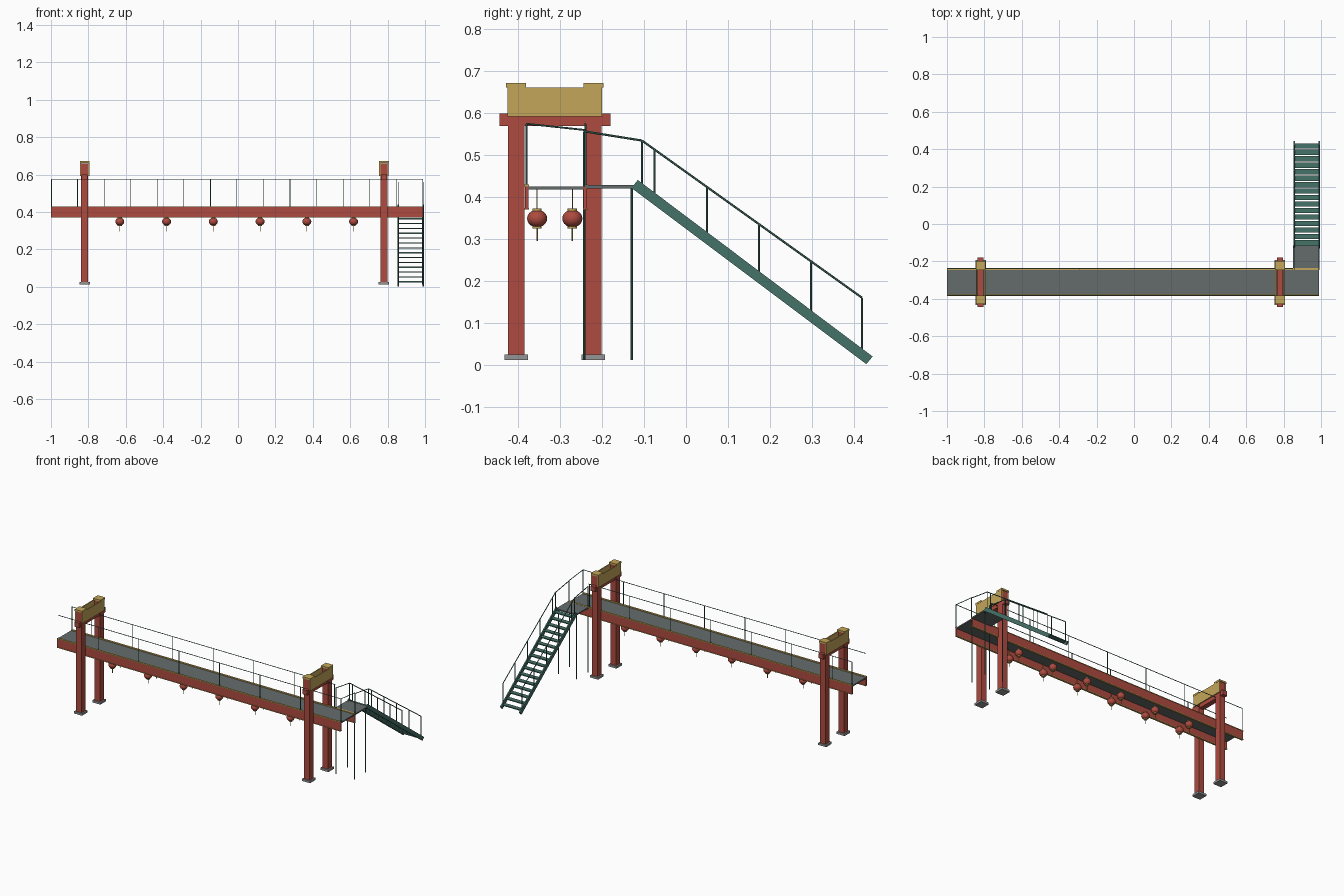
import bpy, bmesh, math
from mathutils import Vector, Matrix

if "Cube" in bpy.data.objects:
    bpy.data.objects.remove(bpy.data.objects["Cube"])


def material(name, rgb):
    m = bpy.data.materials.new(name)
    m.diffuse_color = (*rgb, 1)
    m.use_nodes = True
    m.node_tree.nodes["Principled BSDF"].inputs["Base Color"].default_value = m.diffuse_color
    return m


RED = material("red_paint", (0.42, 0.07, 0.05))
GOLD = material("gold_paint", (0.55, 0.38, 0.10))
GREEN = material("green_steel", (0.06, 0.17, 0.14))
DECK = material("dark_deck", (0.13, 0.15, 0.15))
STONE = material("stone", (0.3, 0.3, 0.3))


def finish(name, bm, mat, smooth=False):
    bmesh.ops.recalc_face_normals(bm, faces=bm.faces[:])
    me = bpy.data.meshes.new(name)
    bm.to_mesh(me)
    bm.free()
    me.materials.append(mat)
    if smooth:
        for p in me.polygons:
            p.use_smooth = True
    ob = bpy.data.objects.new(name, me)
    bpy.context.collection.objects.link(ob)
    return ob


def add_box(bm, x0, x1, y0, y1, z0, z1):
    m = Matrix.Translation(((x0 + x1) / 2, (y0 + y1) / 2, (z0 + z1) / 2)) @ \
        Matrix.Diagonal((x1 - x0, y1 - y0, z1 - z0, 1))
    bmesh.ops.create_cube(bm, size=1, matrix=m)


def box(name, mat, *b):
    bm = bmesh.new()
    add_box(bm, *b)
    return finish(name, bm, mat)


def add_bar(bm, a, b, r):
    a, b = Vector(a), Vector(b)
    d = b - a
    m = Matrix.Translation((a + b) / 2) @ d.to_track_quat('Z', 'Y').to_matrix().to_4x4()
    bmesh.ops.create_cone(bm, cap_ends=True, segments=6, radius1=r, radius2=r,
                          depth=d.length, matrix=m)


def bars(name, mat, pairs, r):
    bm = bmesh.new()
    for a, b in pairs:
        add_bar(bm, a, b, r)
    return finish(name, bm, mat)


# Deck and side girders with gold edge strips
Y0, Y1 = -0.38, -0.24
box("deck", DECK, -1, 0.988, Y0, Y1, 0.418, 0.426)
for side, y in (("front", Y0), ("back", Y1)):
    box(side + "_girder", RED, -1, 0.99, y - 0.004, y + 0.004, 0.372, 0.426)
    for z in (0.370, 0.426):
        box(side + "_girder_trim", GOLD, -1, 0.99, y - 0.006, y + 0.006, z, z + 0.004)

# Bridge railings
back_x = [-0.997] + [-0.858 + 0.284 * i for i in range(7)]
front_x = [-0.715 + 0.284 * i for i in range(6)] + [0.988]
for name, y, xs, x0, x1 in (("back_railing", Y1, back_x, -0.997, 0.85),
                            ("front_railing", Y0, front_x, -0.997, 0.988)):
    seg = [((x, y, 0.43), (x, y, 0.575)) for x in xs]
    seg.append(((x0, y, 0.575), (x1, y, 0.575)))
    bars(name, GREEN, seg, 0.0022)
bars("end_railing", GREEN, [((0.988, Y0, 0.575), (0.988, Y1, 0.56))], 0.0022)

# Gateways: pillars, bases, crossbeam, sign boards, caps
for gate, gx in (("left", -0.82), ("right", 0.78)):
    for side, py in (("front", -0.405), ("back", -0.221)):
        box(f"{gate}_{side}_pillar", RED, gx - 0.019, gx + 0.019, py - 0.02, py + 0.02, 0.02, 0.66)
        box(f"{gate}_{side}_base", STONE, gx - 0.028, gx + 0.028, py - 0.028, py + 0.028, 0.012, 0.025)
        box(f"{gate}_{side}_cap", GOLD, gx - 0.026, gx + 0.026, py - 0.024, py + 0.024, 0.661, 0.672)
    box(gate + "_crossbeam", RED, gx - 0.016, gx + 0.016, -0.445, -0.18, 0.57, 0.60)
    for s in (-1, 1):
        x = gx + s * 0.022
        box(gate + "_sign_board", GOLD, x - 0.003, x + 0.003, -0.426, -0.20, 0.592, 0.662)

# Lanterns: ribbed ball, gold collars, cord and tassel
ball, fittings = bmesh.new(), bmesh.new()
for i in range(6):
    for y in (-0.355, -0.271):
        c = Vector((-0.632 + 0.25 * i, y, 0.349))
        bmesh.ops.create_uvsphere(ball, u_segments=16, v_segments=10, radius=1,
                                  matrix=Matrix.Translation(c) @ Matrix.Diagonal((0.024, 0.024, 0.021, 1)))
        for dz in (-0.021, 0.021):
            bmesh.ops.create_cone(fittings, cap_ends=True, segments=12, radius1=0.011, radius2=0.011,
                                  depth=0.006, matrix=Matrix.Translation(c + Vector((0, 0, dz))))
        add_bar(fittings, c + Vector((0, 0, 0.02)), c + Vector((0, 0, 0.07)), 0.001)
        add_bar(fittings, c - Vector((0, 0, 0.02)), c - Vector((0, 0, 0.053)), 0.0015)
finish("lantern_balls", ball, RED, True)
finish("lantern_fittings", fittings, GOLD)

# Stair landing and its legs
XL, XR = 0.857, 0.99
box("landing", DECK, XL - 0.006, XR + 0.003, Y1, -0.115, 0.421, 0.429)
bars("landing_legs", GREEN, [((x, y, 0.012), (x, y, 0.422))
                             for x in (XL + 0.002, XR - 0.004) for y in (-0.243, -0.129)], 0.003)

# Stair stringers and handrails
profile = [(-0.115, 0.441), (0.445, 0.020), (0.430, 0.002), (-0.130, 0.422)]
slope = (0.16 - 0.535) / (0.42 + 0.105)
for side, x in (("left", XL), ("right", XR)):
    bm = bmesh.new()
    f = bm.faces.new([bm.verts.new((x - 0.004, y, z)) for y, z in profile])
    ext = bmesh.ops.extrude_face_region(bm, geom=[f])
    bmesh.ops.translate(bm, vec=(0.008, 0, 0),
                        verts=[v for v in ext["geom"] if isinstance(v, bmesh.types.BMVert)])
    finish(side + "_stringer", bm, GREEN)
    line = [(x, -0.243, 0.557), (x, -0.105, 0.535), (x, 0.42, 0.16)]
    seg = list(zip(line, line[1:]))
    seg.append(((x, -0.243, 0.425), line[0]))
    for y in (-0.105, -0.075, 0.05, 0.174, 0.298, 0.42):
        base = 0.432 + (y + 0.115) * (-0.75)
        seg.append(((x, y, base - 0.005), (x, y, 0.535 + (y + 0.105) * slope)))
    bars(side + "_stair_railing", GREEN, seg, 0.0026)

# Open treads
bm = bmesh.new()
N = 16
for i in range(N):
    t = (i + 0.5) / N
    y, z = -0.118 + 0.553 * t, 0.429 - 0.415 * t
    add_box(bm, XL, XR, y - 0.014, y + 0.014, z - 0.003, z + 0.003)
finish("stair_treads", bm, GREEN)
